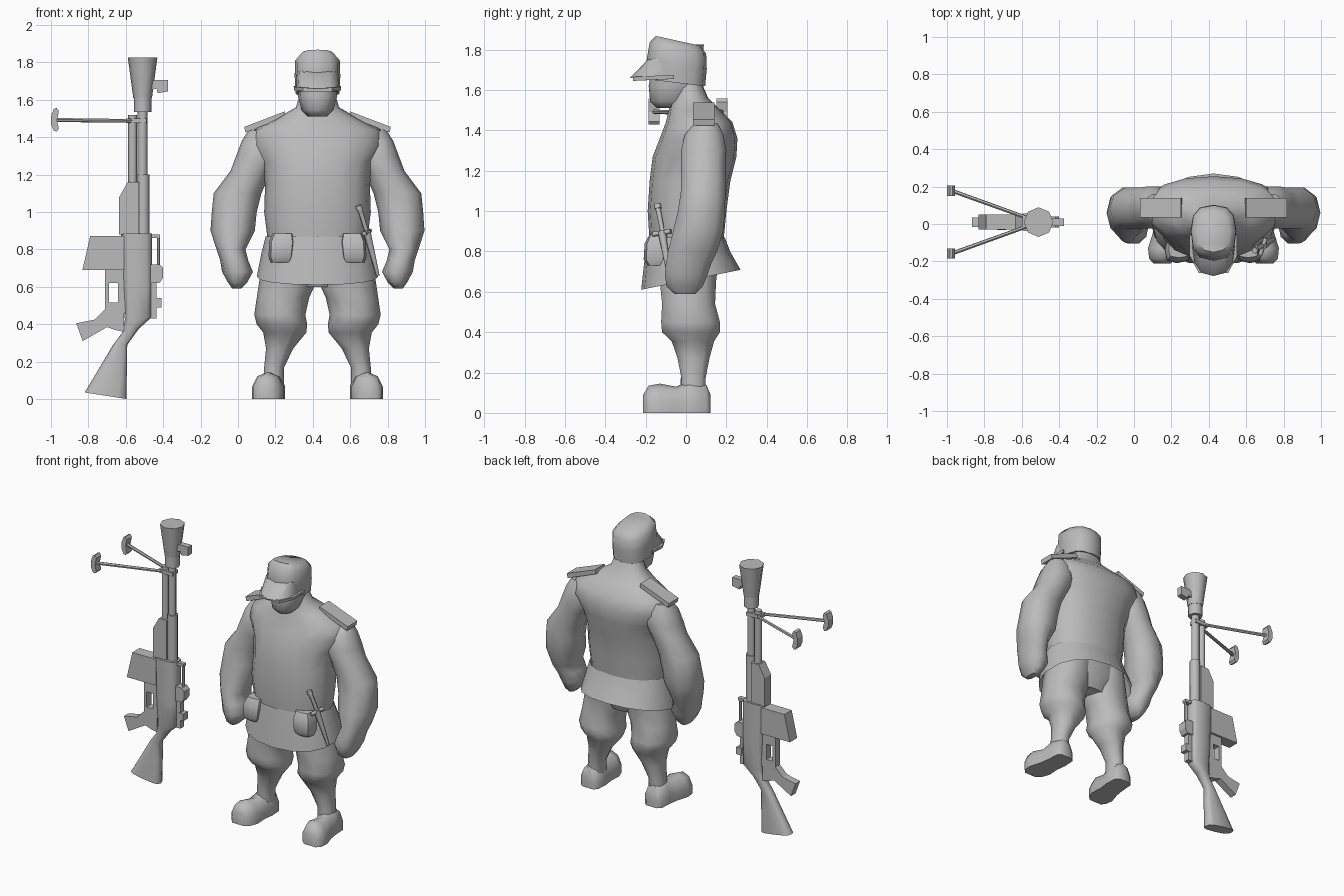
import bpy, bmesh, math
from mathutils import Vector

grey = bpy.data.materials.new("plain_grey")
grey.diffuse_color = (0.5, 0.5, 0.5, 1)
CX = 0.425          # centre line of the figure
GY = 0.01           # centre plane of the rifle


def finish(name, bm, angle):
    bmesh.ops.recalc_face_normals(bm, faces=bm.faces)
    me = bpy.data.meshes.new(name)
    bm.to_mesh(me)
    bm.free()
    ob = bpy.data.objects.new(name, me)
    bpy.context.collection.objects.link(ob)
    me.materials.append(grey)
    bpy.ops.object.select_all(action='DESELECT')
    ob.select_set(True)
    bpy.context.view_layer.objects.active = ob
    if angle:
        bpy.ops.object.shade_smooth_by_angle(angle=math.radians(angle))
    return ob


def ring(z, cx, hw, yf, yw, yb, n=12, p=0.9, sy=0, sx=0):
    """Horizontal section: widest at yw, reaching yf in front and yb behind."""
    pts = []
    for i in range(n):
        a = 2 * math.pi * i / n
        c, s = [math.copysign(abs(v) ** p, v) if abs(v) > 1e-6 else 0
                for v in (math.cos(a), math.sin(a))]
        y = yw + s * ((yb - yw) if s > 0 else (yw - yf))
        x = cx + hw * c
        pts.append(Vector((x, y, z + sy * y + sx * (x - cx))))
    return pts


def loft(name, rings, caps=True, angle=50):
    bm = bmesh.new()
    vs = [[bm.verts.new(p) for p in r] for r in rings]
    n = len(vs[0])
    for a, b in zip(vs, vs[1:]):
        for i in range(n):
            bm.faces.new((a[i], a[(i + 1) % n], b[(i + 1) % n], b[i]))
    if caps:
        bm.faces.new(vs[0])
        bm.faces.new(vs[-1])
    return finish(name, bm, angle)


def prism(name, profile, y0, y1, angle=0):
    """Extrude an xz outline along y."""
    return loft(name, [[Vector((x, y, z)) for x, z in profile] for y in (y0, y1)], angle=angle)


def box(name, x0, x1, y0, y1, z0, z1):
    return prism(name, [(x0, z0), (x1, z0), (x1, z1), (x0, z1)], y0, y1)


def rod(name, p, q, r0, r1=None, n=8):
    p, q = Vector(p), Vector(q)
    d = (q - p).normalized()
    u = d.orthogonal().normalized()
    v = d.cross(u)
    rings = []
    for c, r in ((p, r0), (q, r1 or r0)):
        rings.append([c + r * (u * math.cos(2 * math.pi * i / n) + v * math.sin(2 * math.pi * i / n))
                      for i in range(n)])
    return loft(name, rings)


# Tunic: torso with neck, then flared skirt
torso = [(.84, .265, -.18, 0, .185), (1.0, .285, -.19, 0, .2), (1.15, .28, -.18, .02, .22),
         (1.27, .30, -.165, .06, .25), (1.36, .36, -.13, .09, .255), (1.44, .34, -.1, .09, .23),
         (1.5, .22, -.085, .07, .17), (1.56, .115, -.07, .03, .11), (1.63, .095, -.06, .02, .08)]
loft("torso", [ring(z, CX, w, f, m, b, n=16) for z, w, f, m, b in torso])
loft("tunic_skirt", [ring(.87, CX, .277, -.19, 0, .192, n=16),
                     ring(.78, CX, .30, -.205, 0, .22, n=16, sy=.08),
                     ring(.655, CX, .325, -.222, 0, .27, n=16, sy=.2)], caps=False)
loft("hips", [ring(.84, CX, .265, -.17, .01, .18), ring(.7, CX, .285, -.14, .01, .16),
              ring(.6, CX, .16, -.09, .01, .12)])

# Head and peaked cap
loft("head", [ring(1.51, CX, .05, -.145, -.08, 0), ring(1.545, CX, .085, -.178, -.07, .04),
              ring(1.62, CX, .105, -.185, -.06, .07), ring(1.7, CX, .105, -.17, -.05, .08)])
loft("cap", [ring(1.63, CX, .118, -.185, -.04, .095, p=.75, sy=-.12),
             ring(1.72, CX, .122, -.195, -.04, .103, p=.75, sy=-.15),
             ring(1.80, CX, .12, -.18, -.04, .1, p=.75, sy=-.2),
             ring(1.835, CX, .085, -.15, -.04, .07, p=.75, sy=-.22)])
loft("cap_peak", [[Vector((CX + sx * w, y, z)) for sx, y, z in
                   ((-1, -.06, 1.655 + t), (-1, -.17, 1.65 + t), (-.62, -.262, 1.645 + t),
                    (.62, -.262, 1.645 + t), (1, -.17, 1.65 + t), (1, -.06, 1.655 + t))]
                  for w, t in ((.125, 0), (.127, .02))])
loft("cap_peak_slope", [ring(1.66, CX, .115, -.278, -.12, -.03, p=.8),
                        ring(1.755, CX, .11, -.185, -.12, -.03, p=.8)])

# Sections: height, inner and outer distance from the centre line, front, widest, back
arm = [(1.435, .24, .37, .04, .1, .16), (1.38, .2, .405, -.01, .09, .19), (1.3, .2, .435, -.03, .09, .205),
       (1.22, .245, .465, -.03, .09, .2), (1.1, .30, .555, -.03, .08, .2), (1.0, .325, .565, -.045, .07, .2),
       (.9, .335, .572, -.07, .06, .19), (.8, .385, .54, -.095, .03, .16), (.74, .37, .52, -.105, .01, .13),
       (.68, .345, .51, -.11, 0, .11), (.625, .375, .48, -.1, 0, .085), (.59, .41, .455, -.06, 0, .05)]
leg = [(.84, .0, .26, -.13, .02, .17), (.64, .0, .31, -.135, .01, .155), (.54, .045, .325, -.125, .02, .15),
       (.45, .065, .338, -.13, .02, .175), (.4, .055, .325, -.125, .02, .175), (.355, .06, .29, -.075, .02, .145),
       (.27, .13, .275, -.045, .03, .12), (.17, .178, .285, -.025, .03, .1), (.08, .18, .29, -.03, .03, .1)]
# Foot: y, centre, half width, top height
foot = [(.122, .245, .04, .09), (.1, .245, .065, .14), (.02, .245, .07, .16), (-.05, .255, .07, .13),
        (-.13, .265, .085, .145), (-.185, .272, .072, .135), (-.212, .275, .045, .09)]

for s, side in ((-1, "right"), (1, "left")):
    for name, table in (("arm", arm), ("leg", leg)):
        loft(f"{side}_{name}", [ring(z, CX + s * (i + o) / 2, (o - i) / 2, f, m, b, n=10)
                                for z, i, o, f, m, b in table])
    outline = ((-1, 0), (-1, .45), (-.65, .85), (0, 1), (.65, .85), (1, .45), (1, 0))
    loft(f"{side}_shoe", [[Vector((CX + s * c + u * w, y, v * h)) for u, v in outline]
                          for y, c, w, h in foot])
    # Shoulder boards
    board = ((.385, 1.425), (.392, 1.455), (.3, 1.49), (.175, 1.538), (.168, 1.51), (.29, 1.462))
    prism(f"{side}_shoulder_board", [(CX + s * x, z) for x, z in board], .035, .14)
    # Belt pouches
    px = CX + s * .19
    loft(f"{side}_pouch", [ring(z, px + s * dx, w, f, -.14, -.07, n=8, p=.6)
                           for z, dx, w, f in ((.73, .005, .055, -.19), (.76, .005, .066, -.21),
                                               (.84, 0, .07, -.205), (.885, -.005, .055, -.18))])

# Dagger at the left hip
rod("dagger_grip", (.65, -.14, 1.02), (.69, -.115, .89), .013, .011)
rod("dagger_pommel", (.645, -.142, 1.035), (.651, -.139, 1.012), .016, .018)
rod("dagger_guard", (.675, -.165, .885), (.705, -.075, .9), .012)
rod("dagger_sheath", (.688, -.12, .9), (.748, -.08, .66), .02, .009)

# Rifle stock and receiver in one tapering body: height, x range, half depth, slope
body = [(.885, -.625, -.46, .05, 0), (.6, -.615, -.46, .05, 0), (.43, -.605, -.462, .046, .1),
        (.365, -.62, -.53, .034, .25), (.29, -.668, -.592, .03, 0), (.17, -.735, -.594, .036, -.1),
        (.018, -.82, -.597, .042, -.155)]
loft("receiver_and_stock", [ring(z, (a + b) / 2, (b - a) / 2, GY - d, GY, GY + d, n=12, p=.65, sx=k)
                            for z, a, b, d, k in body])
prism("handguard", [(-.635, .88), (-.53, .88), (-.53, 1.16), (-.59, 1.16), (-.635, 1.08)],
      GY - .035, GY + .035)
rod("barrel_sleeve", (-.507, GY, .87), (-.507, GY, 1.2), .034)
rod("barrel", (-.51, GY, 1.18), (-.51, GY, 1.55), .026)
rod("gas_tube", (-.563, GY, 1.14), (-.563, GY, 1.52), .024)
box("barrel_band", -.595, -.49, GY - .03, GY + .03, 1.475, 1.5)

# Muzzle brake with sight stub
rod("muzzle_collar", (-.51, GY, 1.535), (-.51, GY, 1.63), .047, n=8)
rod("muzzle_brake", (-.51, GY, 1.61), (-.51, GY, 1.825), .05, .079, n=8)
prism("sight_stub", [(-.48, 1.65), (-.435, 1.66), (-.43, 1.635), (-.375, 1.645), (-.375, 1.705),
                     (-.44, 1.705), (-.48, 1.69)], GY - .02, GY + .02)

# Magazine, trigger guard and pistol grip
prism("magazine", [(-.79, .872), (-.61, .872), (-.61, .69), (-.832, .69)], GY - .04, GY + .04)
box("guard_top", -.71, -.61, GY - .025, GY + .025, .62, .7)
box("guard_front", -.71, -.69, GY - .025, GY + .025, .46, .63)
box("guard_rear", -.642, -.6, GY - .025, GY + .025, .46, .63)
prism("pistol_grip", [(-.865, .405), (-.765, .425), (-.71, .48), (-.71, .515), (-.61, .515),
                      (-.61, .36), (-.66, .37), (-.7, .385), (-.83, .31)], GY - .025, GY + .025)

# Charging rail on the far edge of the receiver
rod("charging_rod", (-.425, GY, .7), (-.425, GY, .87), .009, n=6)
box("rod_bracket", -.47, -.416, GY - .015, GY + .015, .86, .88)
prism("charging_block", [(-.47, .62), (-.42, .62), (-.4, .65), (-.4, .7), (-.42, .72), (-.47, .72)],
      GY - .03, GY + .03)
box("rail", -.47, -.435, GY - .02, GY + .02, .43, .63)
box("rail_catch", -.45, -.41, GY - .025, GY + .025, .49, .54)

# Bipod
for s, side in ((-1, "front"), (1, "rear")):
    y = GY + s * .168
    rod(f"{side}_bipod_leg", (-.55, GY + s * .015, 1.487), (-.975, y, 1.492), .01, .011, n=6)
    prism(f"{side}_bipod_foot", [(-.97, 1.43), (-.958, 1.445), (-.968, 1.49), (-.958, 1.54), (-.97, 1.557),
                                 (-.985, 1.55), (-1.0, 1.51), (-1.0, 1.47), (-.985, 1.435)],
          y - .027, y + .027)
